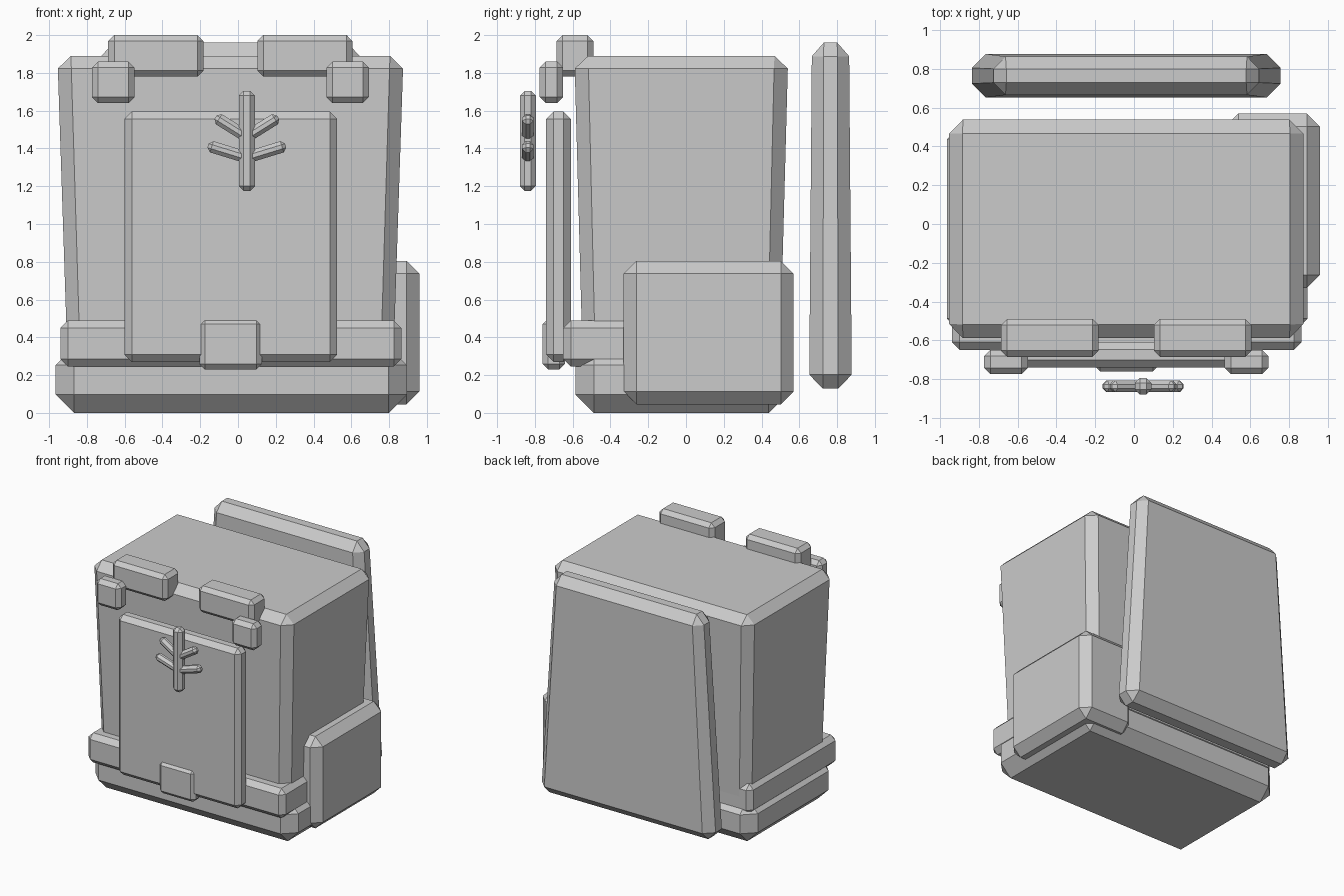
import bpy, bmesh, math
from mathutils import Matrix, Vector

if "Cube" in bpy.data.objects:
    bpy.data.objects.remove(bpy.data.objects["Cube"])

grey = bpy.data.materials.new("plain grey")
grey.use_nodes = True
COLOUR = (0.6, 0.6, 0.6, 1)
grey.diffuse_color = COLOUR
grey.node_tree.nodes["Principled BSDF"].inputs["Base Color"].default_value = COLOUR


def block(name, x, y, z, chamfer, taper=(1, 1), tilt=0):
    """Chamfered box between ranges; taper scales the top in x and y, tilt turns it about y."""
    centre = Vector([sum(r) / 2 for r in (x, y, z)])
    size = [r[1] - r[0] for r in (x, y, z)]
    bm = bmesh.new()
    bmesh.ops.create_cube(bm, size=1)
    bmesh.ops.scale(bm, vec=size, verts=bm.verts)
    bmesh.ops.bevel(bm, geom=bm.edges[:], offset=chamfer, segments=1,
                    affect='EDGES', profile=0.5, clamp_overlap=True)
    for v in bm.verts:
        t = v.co.z / size[2] + 0.5
        v.co.x *= 1 + (taper[0] - 1) * t
        v.co.y *= 1 + (taper[1] - 1) * t
    bm.transform(Matrix.Translation(centre) @ Matrix.Rotation(math.radians(tilt), 4, 'Y'))
    bmesh.ops.recalc_face_normals(bm, faces=bm.faces)
    mesh = bpy.data.meshes.new(name)
    bm.to_mesh(mesh)
    bm.free()
    mesh.materials.append(grey)
    obj = bpy.data.objects.new(name, mesh)
    bpy.context.collection.objects.link(obj)
    return obj


# Main bag
block("body", (-0.9, 0.82), (-0.545, 0.495), (0.2, 1.89), 0.067, taper=(1.065, 1.088))
block("base", (-0.965, 0.895), (-0.585, 0.535), (0, 0.35), 0.097)
block("belt", (-0.94, 0.865), (-0.65, 0.5), (0.245, 0.49), 0.04)
block("side_pocket", (0.47, 0.96), (-0.33, 0.57), (0.045, 0.805), 0.068)
block("back_panel", (-0.84, 0.76), (0.652, 0.878), (0.13, 1.96), 0.072, taper=(0.85, 0.87))

# Front pocket and its clasp
block("front_pocket", (-0.6, 0.525), (-0.74, -0.61), (0.27, 1.595), 0.038)
block("clasp", (-0.205, 0.127), (-0.76, -0.64), (0.23, 0.5), 0.03)

# Paired straps and buckles, mirrored about the bag's middle
MIDDLE = -0.04
for side, s in (("left", 1), ("right", -1)):
    def span(a, b):
        return sorted((MIDDLE + s * a, MIDDLE + s * b))
    block(side + "_strap", span(0.142, 0.647), (-0.685, -0.49), (1.78, 2.0), 0.032)
    block(side + "_buckle", span(0.508, 0.733), (-0.775, -0.65), (1.64, 1.86), 0.032)

# Twig emblem: a stem with two pairs of branches
STEM = 0.047
block("emblem_stem", (0.004, 0.09), (-0.88, -0.795), (1.175, 1.705), 0.026)
for side, s in (("left", 1), ("right", -1)):
    for level, out, z, length, angle in (("upper", 0.085, 1.515, 0.19, 32),
                                         ("lower", 0.105, 1.384, 0.21, 17)):
        cx = STEM + s * out
        block(f"emblem_{level}_{side}_branch", (cx - length / 2, cx + length / 2),
              (-0.868, -0.807), (z - 0.031, z + 0.031), 0.02, tilt=-s * angle)
